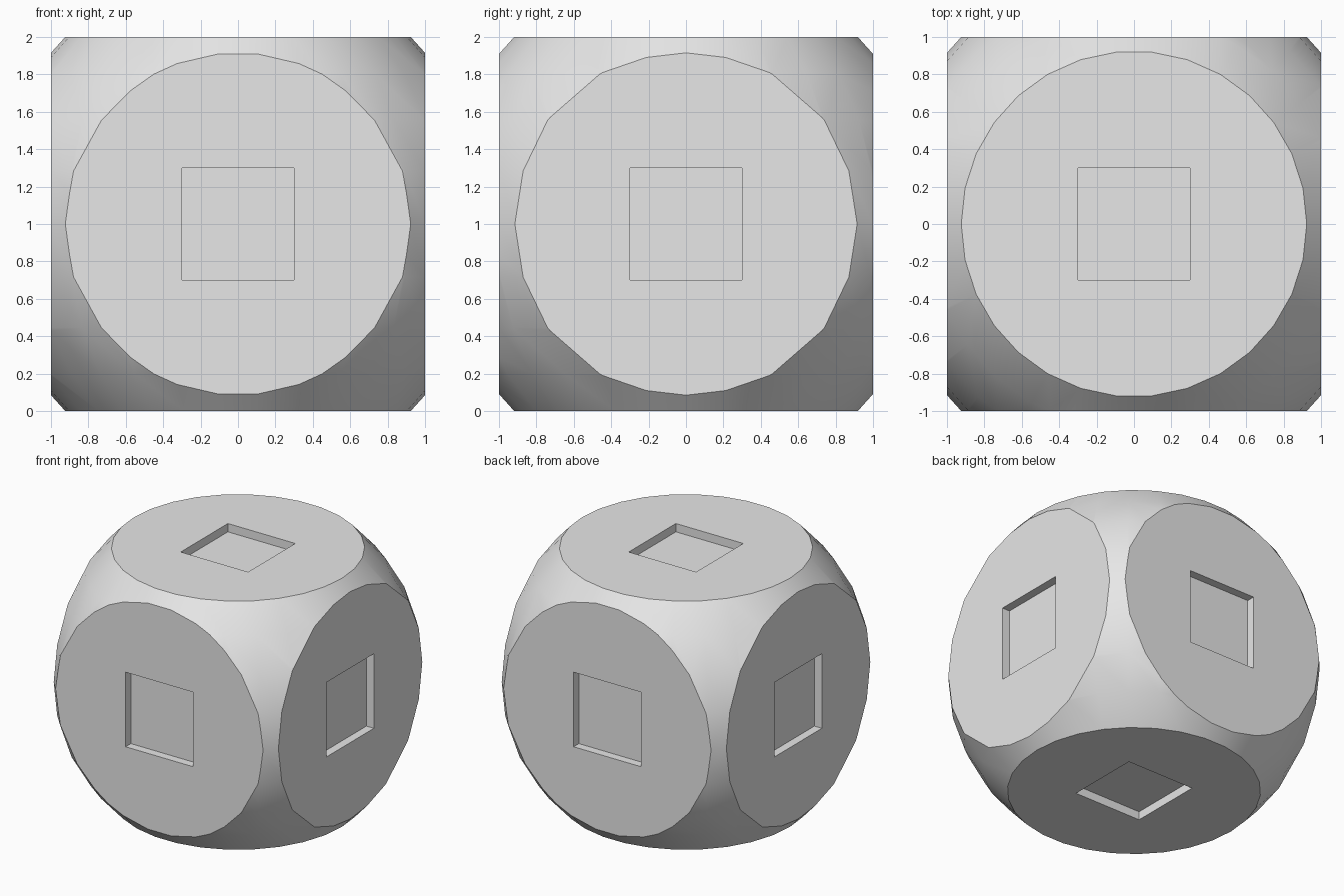
import bpy
import bmesh
from math import sin, cos, pi, radians
from mathutils import Matrix, Vector

RADIUS = 1.363      # sphere that rounds the cube corners
SEGMENTS = 30
POCKET = 0.6        # side of each square recess
DEPTH = 0.067

old = bpy.data.objects.get("Cube")
if old:
    bpy.data.objects.remove(old, do_unlink=True)

# Single material
grey = bpy.data.materials.new("light_grey")
grey.use_nodes = True
grey.diffuse_color = (0.8, 0.8, 0.8, 1)
grey.node_tree.nodes["Principled BSDF"].inputs["Base Color"].default_value = (0.8, 0.8, 0.8, 1)

AXES = [Vector(a) * s for a in ((1, 0, 0), (0, 1, 0), (0, 0, 1)) for s in (1, -1)]


def make_object(name, bm):
    bmesh.ops.recalc_face_normals(bm, faces=bm.faces[:])
    bmesh.ops.translate(bm, verts=bm.verts[:], vec=(0, 0, 1))
    mesh = bpy.data.meshes.new(name)
    bm.to_mesh(mesh)
    bm.free()
    mesh.materials.append(grey)
    obj = bpy.data.objects.new(name, mesh)
    bpy.context.collection.objects.link(obj)
    return obj


# Body: half-circle profile spun into a sphere, then cut flat on six sides
bm = bmesh.new()
step = pi / (SEGMENTS // 2)
angles = [(i + 0.5) * step for i in range(SEGMENTS // 2)]
profile = [bm.verts.new((RADIUS * sin(a), 0, RADIUS * cos(a))) for a in angles]
edges = [bm.edges.new(pair) for pair in zip(profile, profile[1:])]
bmesh.ops.spin(bm, geom=profile + edges, cent=(0, 0, 0), axis=(0, 0, 1),
               angle=2 * pi, steps=SEGMENTS)
bmesh.ops.remove_doubles(bm, verts=bm.verts[:], dist=0.0001)
for axis in AXES:
    bmesh.ops.bisect_plane(bm, geom=bm.verts[:] + bm.edges[:] + bm.faces[:],
                           plane_co=axis, plane_no=axis, clear_outer=True)
bmesh.ops.remove_doubles(bm, verts=bm.verts[:], dist=0.0001)
bmesh.ops.holes_fill(bm, edges=[e for e in bm.edges if e.is_boundary], sides=0)
body = make_object("rounded_cube_body", bm)

# Square recess cutters, one per flat side
bm = bmesh.new()
for axis in AXES:
    size = [2 * DEPTH if abs(c) > 0.5 else POCKET for c in axis]
    bmesh.ops.create_cube(bm, size=1,
                          matrix=Matrix.Translation(axis) @ Matrix.Diagonal((*size, 1)))
cutter = make_object("recess_cutter", bm)

recess = body.modifiers.new("square_recesses", 'BOOLEAN')
recess.operation = 'DIFFERENCE'
recess.solver = 'EXACT'
recess.object = cutter

bpy.ops.object.select_all(action='DESELECT')
body.select_set(True)
bpy.context.view_layer.objects.active = body
bpy.ops.object.modifier_apply(modifier=recess.name)
bpy.data.objects.remove(cutter, do_unlink=True)

# Smooth corners, crisp rims
bpy.ops.object.shade_smooth_by_angle(angle=radians(30))
